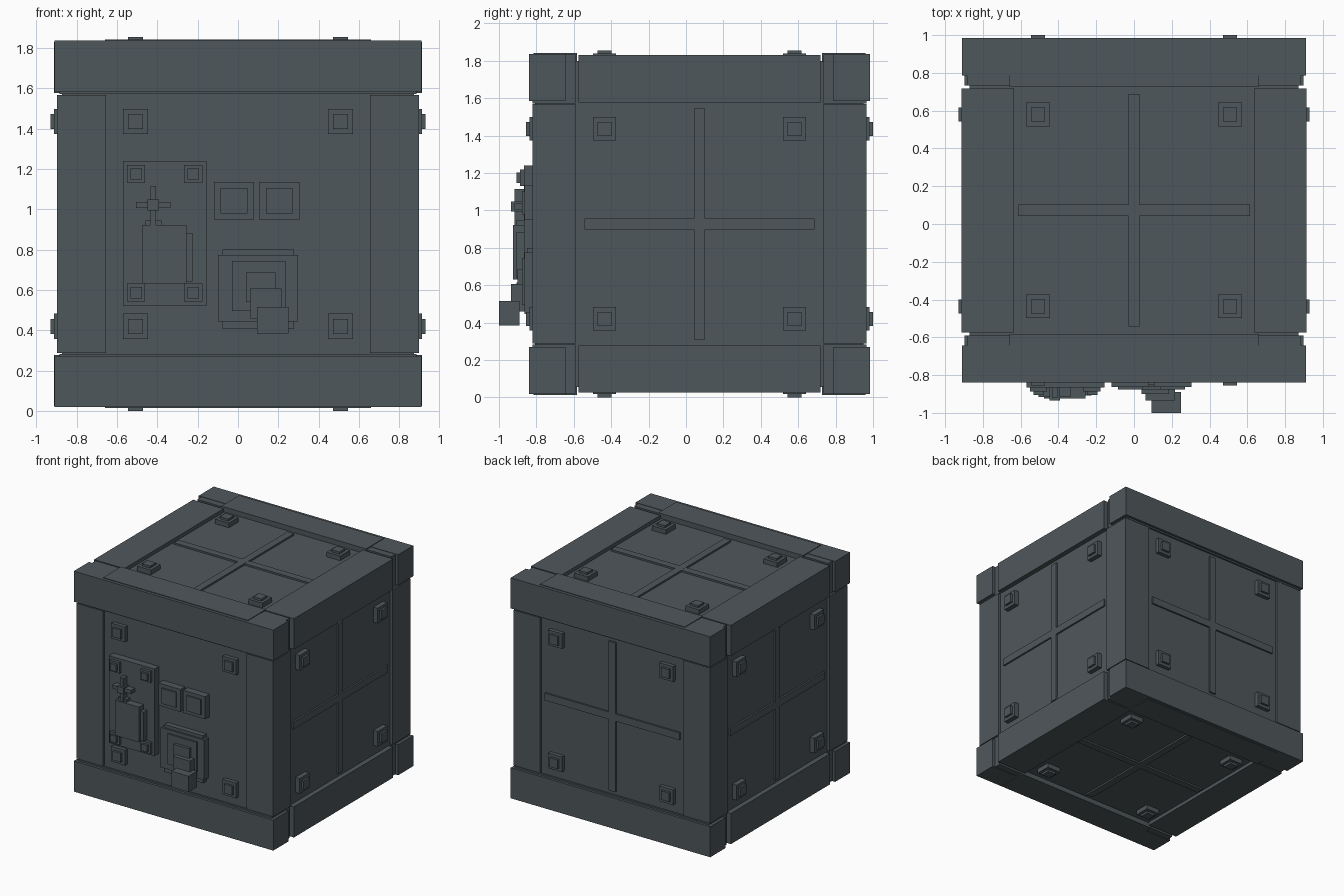
import bpy, bmesh
from mathutils import Vector

old = bpy.data.objects.get("Cube")
if old:
    bpy.data.objects.remove(old, do_unlink=True)

# One flat colour for everything
steel = bpy.data.materials.new("dark slate steel")
steel.use_nodes = True
colour = (0.078, 0.095, 0.104, 1)
steel.diffuse_color = colour
steel.node_tree.nodes["Principled BSDF"].inputs["Base Color"].default_value = colour

CY, CZ = 0.072, 0.928      # centre of the crate


def boxes(name, ranges):
    """One object from boxes given as (x0, x1, y0, y1, z0, z1)."""
    bm = bmesh.new()
    for x0, x1, y0, y1, z0, z1 in ranges:
        verts = bmesh.ops.create_cube(bm, size=1)["verts"]
        size = Vector((x1 - x0, y1 - y0, z1 - z0))
        mid = Vector((x0 + x1, y0 + y1, z0 + z1)) / 2
        for v in verts:
            v.co = v.co * size + mid
    mesh = bpy.data.meshes.new(name)
    bm.to_mesh(mesh)
    bm.free()
    mesh.materials.append(steel)
    ob = bpy.data.objects.new(name, mesh)
    bpy.context.collection.objects.link(ob)
    return ob


def mirrored(b, axes):
    """Box b and its reflections through the crate centre."""
    result = [b]
    for a in axes:
        c = (0, CY, CZ)[a]
        for r in list(result):
            m = list(r)
            m[2 * a], m[2 * a + 1] = 2 * c - r[2 * a + 1], 2 * c - r[2 * a]
            result.append(tuple(m))
    return result


# Main body and its frame
boxes("crate_body", [(-0.872, 0.872, -0.806, 0.95, 0.055, 1.80)])
boxes("corner_posts", mirrored((0.655, 0.897, -0.822, -0.59, 0.288, 1.568), (0, 1, 2)))
boxes("end_beams", mirrored((-0.91, 0.91, -0.84, -0.643, 1.585, 1.837), (1, 2)))
boxes("end_beam_liners", mirrored((-0.885, 0.885, -0.82, -0.59, 1.572, 1.834), (1, 2)))
boxes("end_beam_caps", mirrored((-0.66, 0.66, -0.815, -0.582, 1.70, 1.842), (1, 2)))
boxes("side_beams", mirrored((0.635, 0.912, -0.574, 0.718, 1.577, 1.83), (0, 2)))

# Cross ribs on the top, bottom, sides and back
H, W = 0.615, 0.03
boxes("top_and_bottom_ribs",
      mirrored((-H, H, CY - W, CY + W, 1.79, 1.814), (2,))
      + mirrored((-W, W, CY - H, CY + H, 1.79, 1.8145), (2,)))
boxes("side_ribs",
      mirrored((0.86, 0.886, CY - H, CY + H, CZ - W, CZ + W), (0,))
      + mirrored((0.86, 0.8865, CY - W, CY + W, 0.31, 1.546), (0,)))
boxes("back_ribs", [(-H, H, 0.94, 0.964, CZ - W, CZ + W),
                    (-W, W, 0.94, 0.9645, CZ - H, CZ + H)])


# Square studs: a wide base with a smaller raised head
def studs(name, axis, base, head):
    parts = []
    for half, reach in ((0.0625, base), (0.0375, head)):
        b = []
        for a, c in enumerate((0.508, CY + 0.508, CZ + 0.508)):
            if a == axis:
                inner = (0, CY, CZ)[a] + 0.8
                b += [inner, reach]
            else:
                b += [c - half, c + half]
        parts += mirrored(tuple(b), (0, 1, 2))
    boxes(name, parts)


studs("side_studs", 0, 0.912, 0.93)
studs("front_and_back_studs", 1, 0.982, 1.0)
studs("top_and_bottom_studs", 2, 1.838, 1.856)

# Control plate on the front with its corner bolts
Y = -0.79
boxes("control_plate", [(-0.57, -0.157, -0.865, Y, 0.522, 1.24)])
boxes("control_plate_bolts", [
    (x - h, x + h, y, Y, z - h, z + h)
    for x in (-0.505, -0.222) for z in (0.587, 1.175)
    for h, y in ((0.045, -0.888), (0.028, -0.906))])
boxes("valve_handle", [(-0.435, -0.406, -0.918, -0.86, 0.92, 1.115),
                       (-0.505, -0.335, -0.916, -0.86, 1.006, 1.036),
                       (-0.448, -0.392, -0.935, -0.86, 0.994, 1.048)])
boxes("valve_box", [(-0.476, -0.256, -0.925, -0.86, 0.632, 0.922),
                    (-0.458, -0.225, -0.908, -0.86, 0.642, 0.882),
                    (-0.458, -0.38, -0.908, -0.86, 0.85, 0.945)])

# Pair of square buttons
boxes("square_buttons", [
    (x - w, x + w, y, Y, 1.042 - h, 1.042 + h)
    for x in (-0.02, 0.205)
    for w, h, y in ((0.1, 0.093, -0.864), (0.066, 0.063, -0.876))])

# Layered socket plate with a stepped lever
boxes("socket_plate", [(-0.078, 0.277, -0.85, Y, 0.408, 0.80),
                       (-0.1, 0.297, -0.864, Y, 0.445, 0.775),
                       (-0.03, 0.235, -0.877, Y, 0.495, 0.745)])
boxes("stepped_lever", [(0.04, 0.186, -0.9, -0.85, 0.54, 0.687),
                        (0.06, 0.216, -0.935, -0.86, 0.46, 0.607),
                        (0.093, 0.25, -1.0, -0.89, 0.385, 0.517)])
